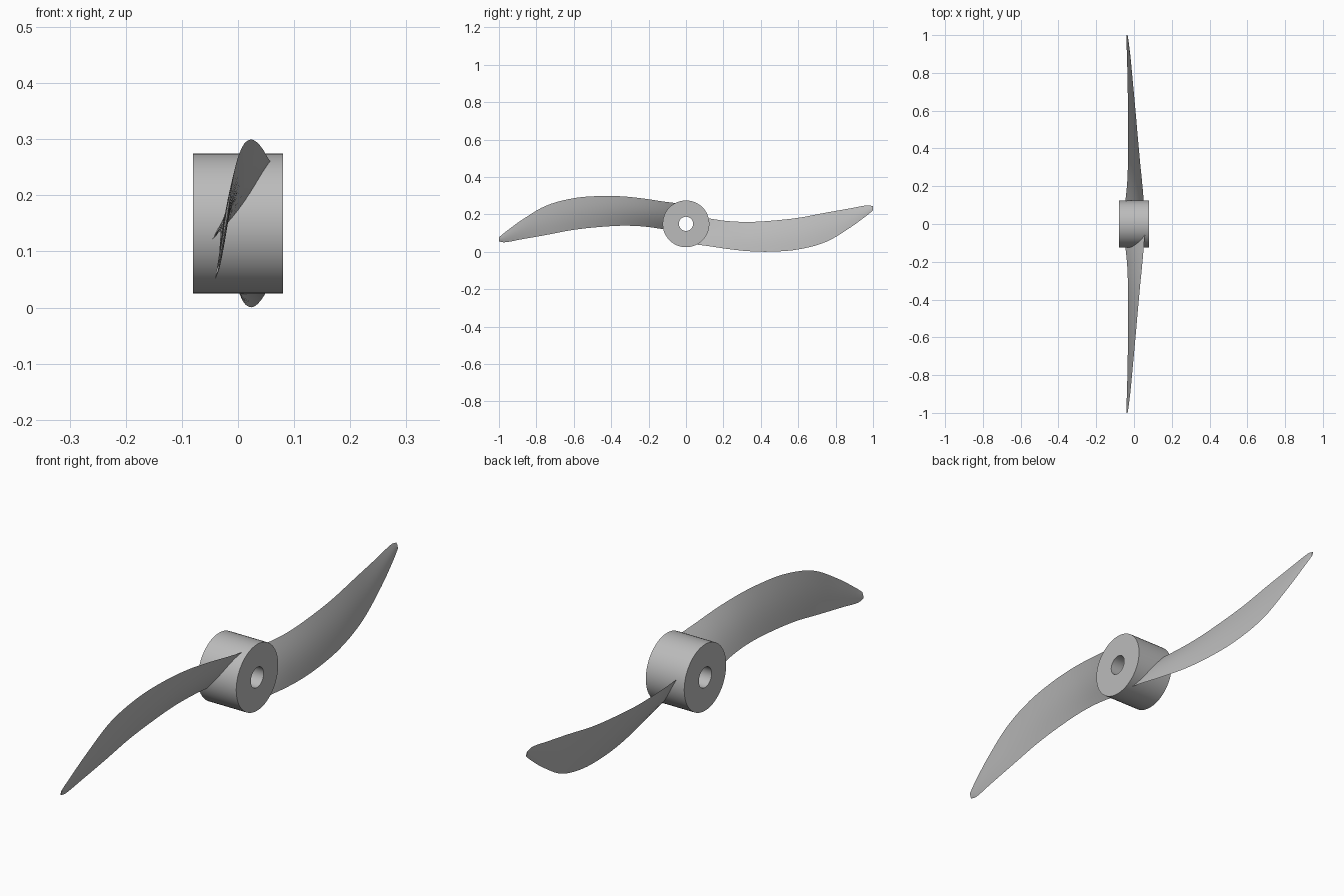
import bpy, bmesh, math
from mathutils import Matrix, Vector

cube = bpy.data.objects.get("Cube")
if cube:
    bpy.data.objects.remove(cube, do_unlink=True)

HUB_Z = 0.15
grey = bpy.data.materials.new("plain grey")
grey.use_nodes = True
colour = (0.5, 0.5, 0.5, 1)
grey.diffuse_color = colour
grey.node_tree.nodes["Principled BSDF"].inputs["Base Color"].default_value = colour


def finish(bm, name, angle):
    bmesh.ops.recalc_face_normals(bm, faces=bm.faces)
    mesh = bpy.data.meshes.new(name)
    bm.to_mesh(mesh)
    bm.free()
    mesh.materials.append(grey)
    obj = bpy.data.objects.new(name, mesh)
    bpy.context.collection.objects.link(obj)
    bpy.ops.object.select_all(action='DESELECT')
    obj.select_set(True)
    bpy.context.view_layer.objects.active = obj
    bpy.ops.object.shade_smooth_by_angle(angle=math.radians(angle))
    return obj


def bridge(bm, a, b):
    n = len(a)
    for i in range(n):
        j = (i + 1) % n
        bm.faces.new((a[i], a[j], b[j], b[i]))


# Hub: thick ring around the x axis
def build_hub(radius=0.125, bore=0.038, half=0.08, sides=48):
    bm = bmesh.new()
    rings = []
    for x, r in ((-half, bore), (-half, radius), (half, radius), (half, bore)):
        angles = [2 * math.pi * i / sides for i in range(sides)]
        rings.append([bm.verts.new((x, r * math.cos(a), HUB_Z + r * math.sin(a)))
                      for a in angles])
    for i in range(4):
        bridge(bm, rings[i], rings[(i + 1) % 4])
    return finish(bm, "hub", 35)


# Blade stations: distance out, lower edge x and z, upper edge x and z, half thickness
STATIONS = [
    (0.05, -0.055, 0.11, 0.058, 0.260, 0.010),
    (0.12, -0.046, 0.121, 0.052, 0.269, 0.010),
    (0.22, -0.036, 0.135, 0.043, 0.284, 0.009),
    (0.33, -0.032, 0.140, 0.032, 0.296, 0.008),
    (0.45, -0.031, 0.134, 0.021, 0.299, 0.007),
    (0.60, -0.032, 0.118, 0.008, 0.287, 0.006),
    (0.75, -0.034, 0.090, -0.006, 0.246, 0.005),
    (0.88, -0.037, 0.067, -0.018, 0.169, 0.004),
    (0.97, -0.040, 0.051, -0.029, 0.103, 0.003),
    (1.00, -0.040, 0.056, -0.034, 0.078, 0.002),
]


def smooth_stations(steps=5):
    tangents = []
    last = len(STATIONS) - 1
    for i in range(last + 1):
        a, b = STATIONS[max(i - 1, 0)], STATIONS[min(i + 1, last)]
        tangents.append([(q - p) / (b[0] - a[0]) for p, q in zip(a, b)])
    for i in range(last):
        a, b = STATIONS[i], STATIONS[i + 1]
        d = b[0] - a[0]
        for k in range(steps):
            t = k / steps
            h = (2*t**3 - 3*t**2 + 1, t**3 - 2*t**2 + t, 3*t**2 - 2*t**3, t**3 - t**2)
            yield [h[0]*p + h[1]*d*m + h[2]*q + h[3]*d*n
                   for p, q, m, n in zip(a, b, tangents[i], tangents[i + 1])]
    yield STATIONS[-1]


# Blade: thin twisted lens sections lofted from root to tip
def build_blade(name, turn, chord_steps=10):
    bm = bmesh.new()
    sections = []
    for out, lx, lz, ux, uz, thick in smooth_stations():
        low, high = Vector((lx, -out, lz)), Vector((ux, -out, uz))
        chord = high - low
        normal = Vector((chord.z, 0, -chord.x)).normalized()
        ring = []
        for i in range(2 * chord_steps):
            side = 1 if i < chord_steps else -1
            t = (i if side > 0 else 2 * chord_steps - i) / chord_steps
            bulge = math.sin(math.pi * t) * thick
            ring.append(bm.verts.new(low + chord * t + normal * bulge * (1 if side > 0 else -0.6)))
        sections.append(ring)
    for a, b in zip(sections, sections[1:]):
        bridge(bm, a, b)
    bm.faces.new(sections[0])
    bm.faces.new(sections[-1])
    bmesh.ops.rotate(bm, verts=bm.verts, cent=(0, 0, HUB_Z),
                     matrix=Matrix.Rotation(turn, 3, 'X'))
    return finish(bm, name, 40)


build_hub()
build_blade("front_blade", 0)
build_blade("back_blade", math.pi)
